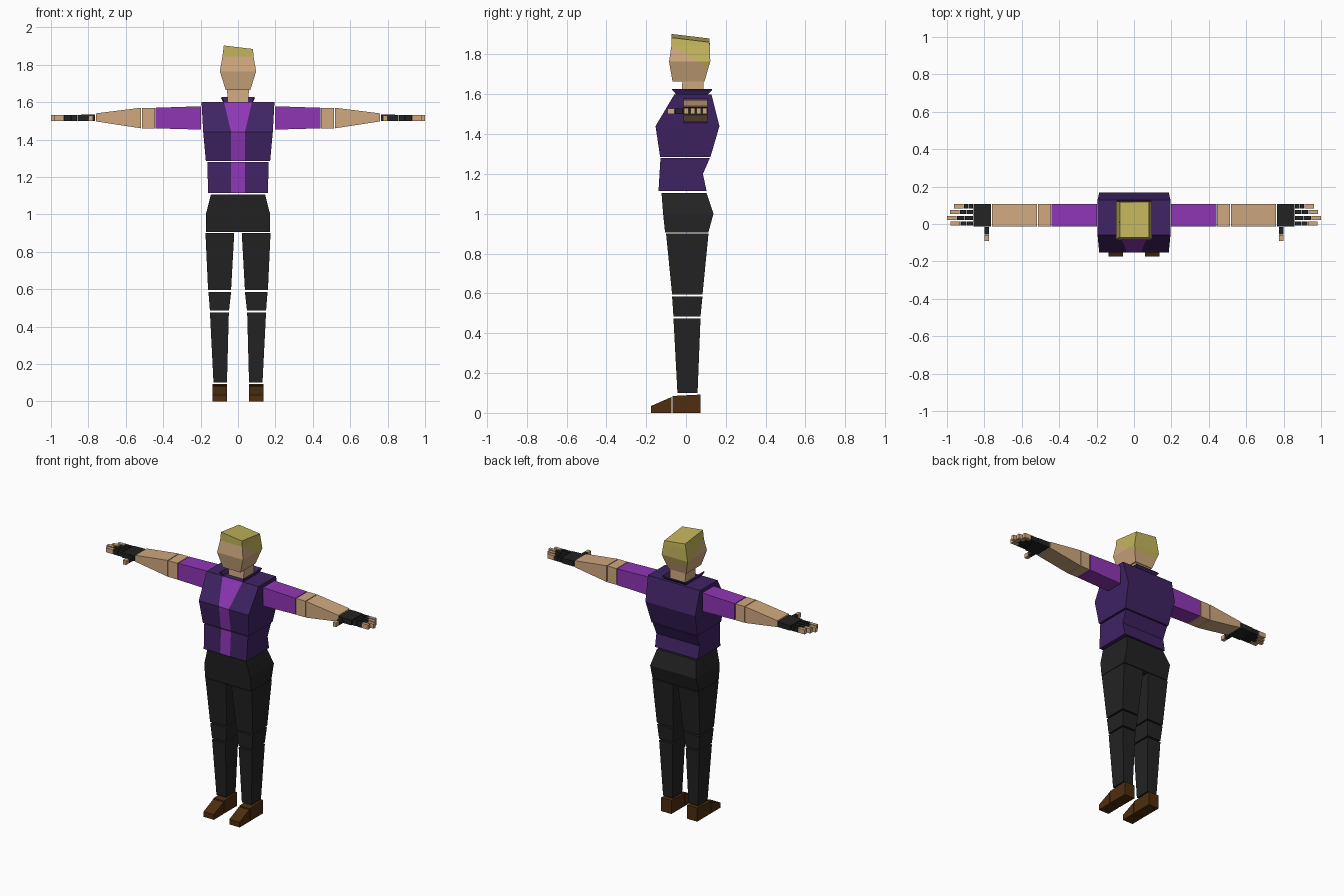
import bpy, bmesh
from mathutils import Vector

if "Cube" in bpy.data.objects:
    bpy.data.objects.remove(bpy.data.objects["Cube"])


def paint(name, r, g, b):
    m = bpy.data.materials.new(name)
    lin = [((c / 255 + 0.055) / 1.055) ** 2.4 for c in (r, g, b)]
    m.diffuse_color = (*lin, 1)
    m.use_nodes = True
    m.node_tree.nodes["Principled BSDF"].inputs["Base Color"].default_value = m.diffuse_color
    return m


SKIN = paint("skin", 208, 169, 127)
HAIR = paint("blond hair", 196, 181, 92)
VEST = paint("dark purple", 63, 35, 99)
SHIRT = paint("bright purple", 143, 54, 181)
BLACK = paint("black cloth", 35, 35, 35)
BROWN = paint("brown leather", 77, 46, 15)


def finish(bm, name, mats):
    bmesh.ops.recalc_face_normals(bm, faces=bm.faces)
    me = bpy.data.meshes.new(name)
    bm.to_mesh(me)
    bm.free()
    for m in mats:
        me.materials.append(m)
    ob = bpy.data.objects.new(name, me)
    bpy.context.collection.objects.link(ob)
    return ob


def loft(rings, stripe=None):
    """Skin a closed solid through rings of points; faces in the stripe column get slot 1."""
    bm = bmesh.new()
    loops = [[bm.verts.new(p) for p in r] for r in rings]
    n = len(loops[0])
    for a, b in zip(loops, loops[1:]):
        for i in range(n):
            j = (i + 1) % n
            f = bm.faces.new((a[i], a[j], b[j], b[i]))
            f.material_index = int(i == stripe)
    bm.faces.new(loops[0])
    bm.faces.new(loops[-1])
    return bm


def ring(z, x0, x1, y0, y1):
    return [(x0, y0, z), (x1, y0, z), (x1, y1, z), (x0, y1, z)]


def stack(name, mat, *rows):
    """Solid from horizontal rectangles (z, x0, x1, y0, y1)."""
    return finish(loft([ring(*r) for r in rows]), name, [mat])


def limb(name, mat, s, *rows):
    """Solid along x from rectangles (x, z0, z1, y0, y1), s is the body side."""
    rings = [[(s * x, y0, z0), (s * x, y1, z0), (s * x, y1, z1), (s * x, y0, z1)]
             for x, z0, z1, y0, y1 in rows]
    return finish(loft(rings), name, [mat])


# Torso with the shirt showing as a strip down the front
def torso(name, rows):
    rings = [[(-w, f, z), (-s, f, z), (s, f, z), (w, f, z), (w, b, z), (-w, b, z)]
             for z, w, s, f, b in rows]
    finish(loft(rings, stripe=1), name, [VEST, SHIRT])


torso("abdomen", [(1.115, .16, .037, -.138, .103), (1.20, .162, .037, -.133, .085),
                  (1.28, .164, .037, -.128, .12)])
torso("chest", [(1.286, .172, .037, -.13, .123), (1.44, .186, .037, -.153, .168),
                (1.60, .195, .075, -.058, .128)])
stack("hips", BLACK, (.905, -.172, .172, -.105, .112), (1.0, -.172, .172, -.115, .138),
      (1.105, -.145, .145, -.123, .103))

# Flared collar, open at the front
bm = bmesh.new()
low = [bm.verts.new(p) for p in ((-.07, -.045, 1.598), (-.07, .10, 1.598),
                                 (.07, .10, 1.598), (.07, -.045, 1.598))]
top = [bm.verts.new(p) for p in ((-.085, -.07, 1.627), (-.085, .128, 1.627),
                                 (.085, .128, 1.627), (.085, -.07, 1.627))]
for i in range(3):
    bm.faces.new((low[i], low[i + 1], top[i + 1], top[i]))
collar = finish(bm, "collar", [VEST])
collar.modifiers.new("thickness", "SOLIDIFY").thickness = .008

# Neck
stack("neck", SKIN, (1.595, -.056, .056, -.022, .09), (1.668, -.058, .058, -.018, .088))

# Head with a lopsided flat haircut
crown = [(x, y, 1.885 - .12 * x - .12 * y) for x, y in
         ((-.076, -.073), (.08, -.073), (.08, .118), (-.076, .118))]
bm = loft([ring(1.665, -.066, .066, -.068, .093), ring(1.765, -.097, .097, -.085, .122),
           ring(1.845, -.083, .083, -.073, .12), crown])
# Hairline falls from the forehead to the nape
front, nape = Vector((0, -.073, 1.843)), Vector((0, .122, 1.725))
up = (nape - front).cross(Vector((-1, 0, 0)))
if up.z < 0:
    up = -up
up.normalize()
bmesh.ops.bisect_plane(bm, geom=bm.verts[:] + bm.edges[:] + bm.faces[:],
                       plane_co=front, plane_no=up)
for f in bm.faces:
    f.material_index = int((f.calc_center_median() - front).dot(up) > 0)
finish(bm, "head", [SKIN, HAIR])

for s, side in ((-1, "right"), (1, "left")):
    # Legs
    def leg(part, mat, *rows):
        stack(f"{side}_{part}", mat, *[(z, s * a, s * b, f, k) for z, a, b, f, k in rows])

    leg("thigh", BLACK, (.595, .037, .16, -.07, .083), (.90, .02, .174, -.10, .113))
    leg("knee", BLACK, (.485, .048, .15, -.063, .073), (.585, .037, .158, -.07, .083))
    leg("shin", BLACK, (.10, .059, .131, -.043, .058), (.475, .049, .15, -.063, .073))

    # Shoe: heel block and wedge toe
    def shoe(part, y0, z0, y1, z1):
        rings = [[(s * .058, y, 0), (s * .135, y, 0), (s * .135, y, z), (s * .058, y, z)]
                 for y, z in ((y0, z0), (y1, z1))]
        finish(loft(rings), f"{side}_{part}", [BROWN])

    shoe("heel", -.067, .085, .073, .092)
    shoe("toe", -.175, .035, -.072, .08)

    # Arm
    limb(f"{side}_upper_arm", SHIRT, s, (.198, 1.453, 1.578, -.013, .108),
         (.44, 1.46, 1.57, -.013, .108))
    limb(f"{side}_elbow", SKIN, s, (.445, 1.46, 1.57, -.013, .108),
         (.513, 1.46, 1.57, -.013, .108))
    limb(f"{side}_forearm", SKIN, s, (.518, 1.46, 1.57, -.013, .108),
         (.76, 1.497, 1.54, -.013, .108))

    # Gloved hand
    limb(f"{side}_palm", BLACK, s, (.765, 1.498, 1.535, -.013, .108),
         (.858, 1.498, 1.532, -.013, .108))
    for n, (y, tip) in enumerate(((.095, .962), (.064, .983), (.033, 1.0), (.002, .98))):
        a, b = y - .011, y + .011
        cut = tip - .05
        mid = (.862 + cut) / 2
        for k, (x0, x1, mat) in enumerate(((.862, mid - .003, BLACK), (mid, cut - .003, BLACK),
                                           (cut, tip, SKIN))):
            limb(f"{side}_finger_{n}_{k}", mat, s, (x0, 1.5, 1.531, a, b), (x1, 1.5, 1.531, a, b))
    for part, y0, y1, mat in (("thumb", -.056, -.016, BLACK), ("thumb_tip", -.092, -.059, SKIN)):
        limb(f"{side}_{part}", mat, s, (.774, 1.5, 1.528, y0, y1), (.798, 1.5, 1.528, y0, y1))
